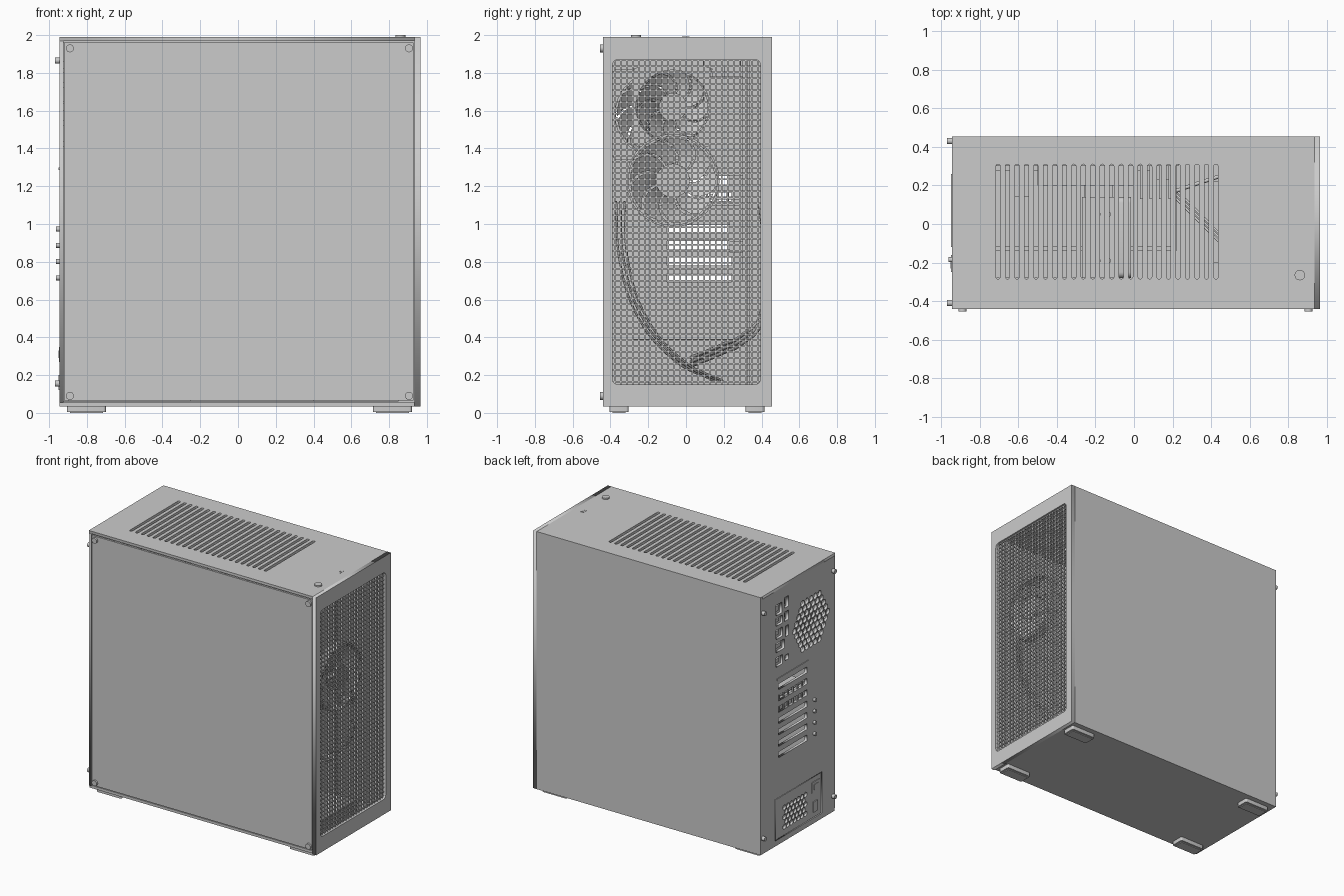
import bpy, bmesh, math
from mathutils import Matrix, Vector

if "Cube" in bpy.data.objects:
    bpy.data.objects.remove(bpy.data.objects["Cube"])

# plane maps: (u, v, normal) -> world
PLANES = {'Z': ((1, 0, 0), (0, 1, 0), (0, 0, 1)),
          'X': ((0, 1, 0), (0, 0, 1), (1, 0, 0)),
          'Y': ((1, 0, 0), (0, 0, 1), (0, -1, 0))}


def link(name, data):
    ob = bpy.data.objects.new(name, data)
    bpy.context.collection.objects.link(ob)
    return ob


def activate(ob):
    bpy.ops.object.select_all(action='DESELECT')
    ob.select_set(True)
    bpy.context.view_layer.objects.active = ob


def boxes(name, items):
    """One mesh of boxes given as (x0, x1, y0, y1, z0, z1)."""
    bm = bmesh.new()
    for x0, x1, y0, y1, z0, z1 in items:
        m = Matrix.Translation(((x0 + x1) / 2, (y0 + y1) / 2, (z0 + z1) / 2)) \
            @ Matrix.Diagonal((x1 - x0, y1 - y0, z1 - z0, 1))
        bmesh.ops.create_cube(bm, size=1, matrix=m)
    me = bpy.data.meshes.new(name)
    bm.to_mesh(me)
    bm.free()
    return link(name, me)


def rrect(u0, u1, v0, v1, r=0.0, seg=4):
    """Rounded rectangle outline."""
    if r == 0:
        return [(u0, v0), (u1, v0), (u1, v1), (u0, v1)]
    pts = []
    for cu, cv, a0 in ((u1 - r, v0 + r, -90), (u1 - r, v1 - r, 0),
                       (u0 + r, v1 - r, 90), (u0 + r, v0 + r, 180)):
        for i in range(seg + 1):
            a = math.radians(a0 + 90 * i / seg)
            pts.append((cu + r * math.cos(a), cv + r * math.sin(a)))
    return pts


def ngon(u, v, r, n, start=0.0):
    return [(u + r * math.cos(start + math.tau * i / n),
             v + r * math.sin(start + math.tau * i / n)) for i in range(n)]


def hexes(u, v, pitch, inside):
    """Honeycomb of hexagonal outlines where inside(du, dv) holds."""
    out = []
    for j in range(-8, 9):
        for i in range(-8, 9):
            du, dv = (i + 0.5 * (j % 2)) * pitch, j * pitch * 0.866
            if inside(du, dv):
                out.append(ngon(u + du, v + dv, pitch * 0.48, 6, math.pi / 6))
    return out


def plate(name, plane, lo, hi, outlines):
    """Flat plate between lo and hi along its axis; inner outlines become holes."""
    cu = bpy.data.curves.new(name, 'CURVE')
    cu.dimensions, cu.fill_mode, cu.extrude = '2D', 'BOTH', (hi - lo) / 2
    for pts in outlines:
        s = cu.splines.new('POLY')
        s.points.add(len(pts) - 1)
        for p, (a, b) in zip(s.points, pts):
            p.co = (a, b, 0, 1)
        s.use_cyclic_u = True
    ob = link(name, cu)
    u, v, n = (Vector(c) for c in PLANES[plane])
    m = Matrix((u, v, n)).transposed().to_4x4()
    m.translation = Vector([abs(c) for c in n]) * (lo + hi) / 2
    ob.matrix_world = m
    activate(ob)
    bpy.ops.object.convert(target='MESH')
    return bpy.context.object


def cyl(name, axis, centre, r, depth, n=24):
    rot = {'X': Matrix.Rotation(math.pi / 2, 4, 'Y'),
           'Y': Matrix.Rotation(math.pi / 2, 4, 'X'), 'Z': Matrix()}[axis]
    bm = bmesh.new()
    bmesh.ops.create_cone(bm, cap_ends=True, segments=n, radius1=r, radius2=r,
                          depth=depth, matrix=Matrix.Translation(centre) @ rot)
    me = bpy.data.meshes.new(name)
    bm.to_mesh(me)
    bm.free()
    ob = link(name, me)
    activate(ob)
    bpy.ops.object.shade_smooth_by_angle()
    return ob


def fan(name, x, y, z, r, square):
    d = 0.035
    outer = rrect(y - r - .015, y + r + .015, z - r - .015, z + r + .015, .03) if square \
        else ngon(y, z, r + .012, 48)
    plate(name + "_frame", 'X', x - d, x + d, [outer, ngon(y, z, r, 48)])
    cyl(name + "_hub", 'X', (x, y, z), r * .38, d * 1.8, 32)
    bm = bmesh.new()
    for k in range(9):
        rows = []
        for i in range(6):
            t = i / 5
            rad, a0 = r * (.36 + .6 * t), math.tau * k / 9 + .5 * t * t
            row = []
            for j in range(4):
                a = a0 + .6 * j / 3
                row.append(bm.verts.new((x + d * (.8 - 1.6 * j / 3),
                                         y + rad * math.cos(a), z + rad * math.sin(a))))
            rows.append(row)
        for p, q in zip(rows, rows[1:]):
            for j in range(3):
                bm.faces.new((p[j], p[j + 1], q[j + 1], q[j]))
    me = bpy.data.meshes.new(name)
    bm.to_mesh(me)
    bm.free()
    ob = link(name + "_blades", me)
    activate(ob)
    bpy.ops.object.shade_smooth()


def cable(name, pts, r=.01):
    cu = bpy.data.curves.new(name, 'CURVE')
    cu.dimensions, cu.bevel_depth, cu.bevel_resolution = '3D', r, 2
    s = cu.splines.new('BEZIER')
    s.bezier_points.add(len(pts) - 1)
    for b, p in zip(s.bezier_points, pts):
        b.co, b.handle_left_type, b.handle_right_type = p, 'AUTO', 'AUTO'
    activate(link(name, cu))
    bpy.ops.object.convert(target='MESH')


# outer shell
slots = [rrect(x - .011, x + .011, -.285, .31, .011)
         for x in (-.705 + i * 1.13 / 23 for i in range(24))]
plate("top_panel", 'Z', 1.97, 1.99, [rrect(-.945, .935, -.44, .435)] + slots)
boxes("bottom_panel", [(-.945, .935, -.43, .435, .035, .055)])
boxes("right_side_panel", [(-.945, .935, .435, .455, .035, 1.99)])
boxes("glass_side_panel", [(-.92, .93, -.44, -.425, .065, 1.96)])
plate("front_panel", 'X', .935, .965, [rrect(-.44, .455, .035, 1.99),
                                       rrect(-.39, .395, .15, 1.87, .03)])
# front mesh grille
step = .0315
boxes("front_mesh", [(.942, .950, y - .004, y + .004, .14, 1.88)
                     for y in (-.377 + i * step for i in range(25))] +
      [(.943, .951, -.395, .4, z - .004, z + .004)
       for z in (.165 + i * step for i in range(55))])

# rear panel with vent, port, slot and power supply openings
ports = [(.20, .27, 1.78, 1.86), (.12, .17, 1.80, 1.88), (.19, .27, 1.70, 1.76),
         (.12, .17, 1.70, 1.77), (.19, .27, 1.60, 1.67), (.17, .27, 1.50, 1.57),
         (.12, .155, 1.58, 1.66), (.19, .27, 1.39, 1.46), (.12, .16, 1.40, 1.44)]
slot_z = [.715 + i * .086 for i in range(7)]
holes = hexes(-.15, 1.58, .05, lambda u, v: math.hypot(u, v) < .215)
holes += [rrect(*p) for p in ports]
holes += [rrect(-.1, .24, z - .022, z + .022) for z in slot_z]
holes.append(rrect(-.28, .28, .075, .39))
plate("rear_panel", 'X', -.945, -.925, [rrect(-.44, .435, .055, 1.97)] + holes)
boxes("port_sockets", [(-.92, -.8, .09, .29, 1.36, 1.9)] +
      [(-.93, -.90, a + .02, b - .02, c + .02, d - .02) for a, b, c, d in ports])
boxes("slot_cover_ribs", [(-.94, -.93, y, y + .012, z - .022, z + .022)
                          for z in slot_z[4:6] for y in (-.06 + i * .055 for i in range(6))])
boxes("slot_trim", [(-.95, -.945, -.12, .26, 1.285, 1.30)])
for i, z in enumerate(slot_z[:4]):
    cyl(f"slot_screw_{i}", 'X', (-.953, -.185, z), .013, .02, 16)

# power supply
plate("power_supply_face", 'X', -.943, -.925, [rrect(-.275, .275, .08, .385)] +
      hexes(.04, .215, .042, lambda u, v: abs(u) < .14 and abs(v) < .10))
boxes("power_supply_body", [(-.90, -.25, -.28, .28, .06, .39)])
boxes("power_inlet", [(-.948, -.943, -.25, -.16, .27, .35), (-.951, -.948, -.23, -.18, .29, .33)])
boxes("power_switch", [(-.95, -.943, -.225, -.175, .12, .2)])

# thumb screws at the rear and glass panel screws
for y in (-.41, .43):
    for z in (.155, 1.865):
        cyl("thumb_screw", 'X', (-.957, y, z), .016, .026, 20)
for x in (-.89, .905):
    for z in (.09, 1.93):
        cyl("glass_screw", 'Y', (x, -.445, z), .021, .018, 24)

# feet
for x0, x1 in ((-.905, -.70), (.715, .92)):
    for y0, y1 in ((-.405, -.305), (.315, .415)):
        f = plate("foot", 'Z', 0.005, .036, [rrect(x0, x1, y0, y1, .012)])
        bv = f.modifiers.new("soft_edge", 'BEVEL')
        bv.width, bv.segments, bv.limit_method = .004, 2, 'ANGLE'
        boxes("foot_pad", [(x0 + .015, x1 - .015, y0 + .015, y1 - .015, 0, .006)])

# power button and small indicator lights
cyl("power_button", 'Z', (.86, -.265, 1.99), .027, .02, 32)
boxes("indicator_lights", [(x - .004, x + .004, -.02, .018, 1.985, 1.992) for x in (.853, .868)])

# mainboard, tray and components
boxes("mainboard_tray", [(-.925, .6, .325, .335, .06, 1.96)])
boxes("mainboard", [(-.9, .23, .30, .312, .7, 1.87)])
boxes("board_heatsinks", [(-.62, -.54, .14, .3, 1.4, 1.8), (-.5, .0, .2, .3, 1.74, 1.84)])
boxes("memory_sticks", [(x, x + .02, .13, .3, 1.3, 1.78) for x in (.03, .08, .13, .18)])
boxes("graphics_card", [(-.92, .22, -.14, .28, 1.01, 1.10), (-.92, .22, -.12, .28, 1.13, 1.14)])
boxes("board_connectors", [(.12, .22, .23, .3, z, z + .06) for z in (.85, .95, 1.2)])
boxes("cooler_fins", [(-.27, -.10, -.28, .14, z, z + .006)
                      for z in (1.42 + i * .018 for i in range(23))])
for x in (-.24, -.185, -.13):
    for y in (-.19, .05):
        cyl("cooler_heat_pipe", 'Z', (x, y, 1.62), .012, .42, 12)
boxes("cooler_base", [(-.26, -.11, .14, .3, 1.5, 1.66)])
fan("cooler_fan", -.05, -.07, 1.62, .195, True)
fan("rear_fan", -.875, -.15, 1.58, .225, True)
fan("front_fan", .88, -.07, 1.23, .235, False)

# drive cage and cables
boxes("drive_cage", [(.4, .85, -.2, .22, .06, .17)])
for i in range(3):
    o = i * .022
    cable("fan_cable", [(.8, -.37 + o, 1.12), (.75, -.35 + o, .8), (.6, -.25 + o, .5),
                        (.4, -.05 + o, .27), (.2, .15 + o, .17)], .006)
    cable("power_cable", [(.62, .39, 1.2), (.64, .39, .46 + o), (.55, .3, .37 + o),
                          (.3, .2, .32 + o), (-.25, .03, .25 + o)], .01)
